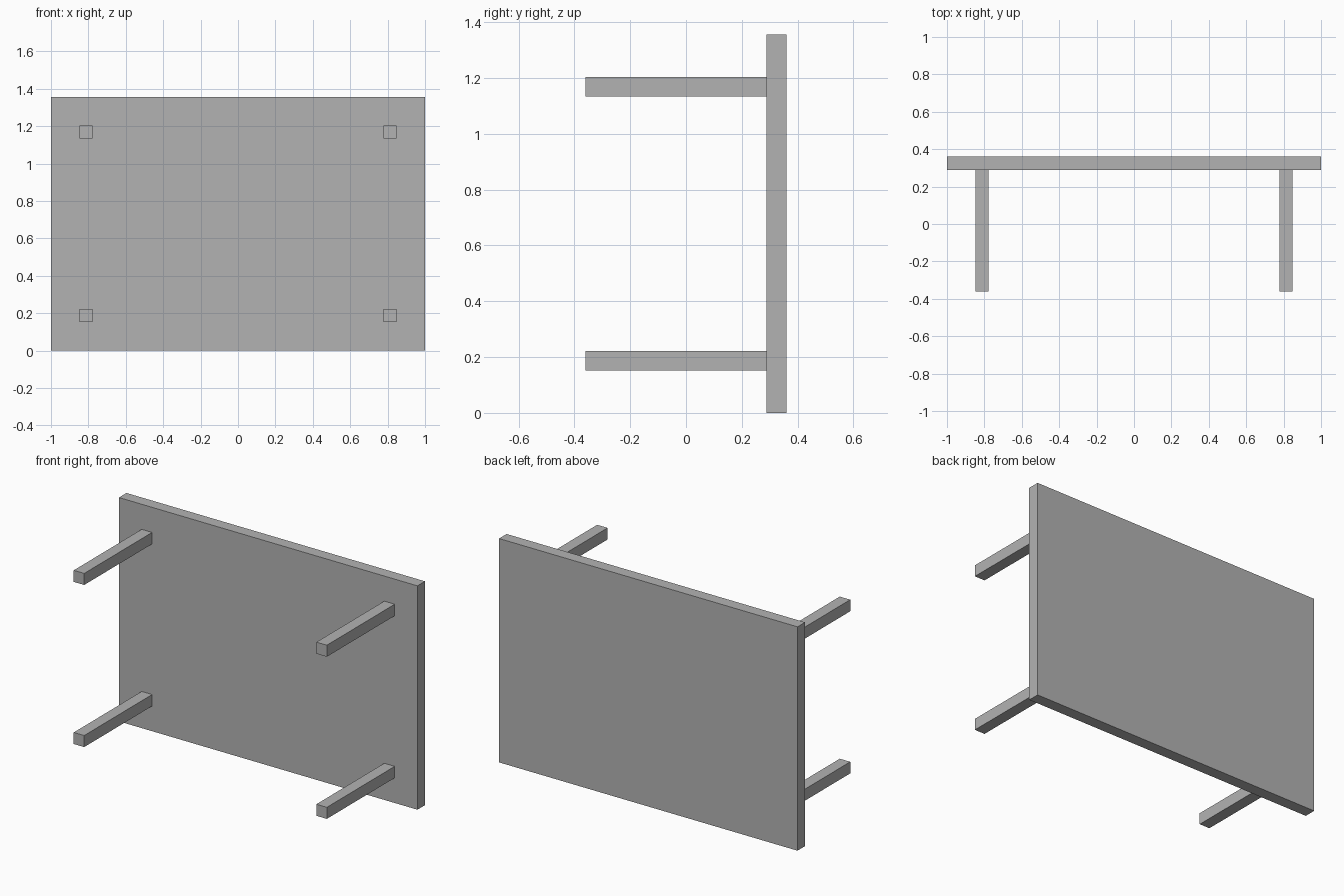
import bpy

cube = bpy.data.objects.get("Cube")
if cube:
    bpy.data.objects.remove(cube, do_unlink=True)

# Single plain grey
grey = bpy.data.materials.new("plain grey")
grey.use_nodes = True
colour = (0.45, 0.45, 0.45, 1)
grey.diffuse_color = colour
grey.node_tree.nodes["Principled BSDF"].inputs["Base Color"].default_value = colour


def box(name, centre, size):
    bpy.ops.mesh.primitive_cube_add(size=1, location=centre)
    obj = bpy.context.object
    obj.name = name
    obj.scale = size
    bpy.ops.object.transform_apply(location=False, rotation=False, scale=True)
    obj.data.materials.append(grey)
    return obj


DEPTH, HEIGHT, THICK = 0.722, 1.356, 0.072
LEG = 0.07
leg_length = DEPTH - THICK

# Table top, standing upright on its long edge
box("table_top", (0, DEPTH / 2 - THICK / 2, HEIGHT / 2), (2, THICK, HEIGHT))

# Four legs pointing forward from the top
for side, x in (("right", -0.813), ("left", 0.813)):
    for level, z in (("lower", 0.187), ("upper", HEIGHT - 0.187)):
        box(f"{level}_{side}_leg", (x, -THICK / 2, z), (LEG, leg_length, LEG))
